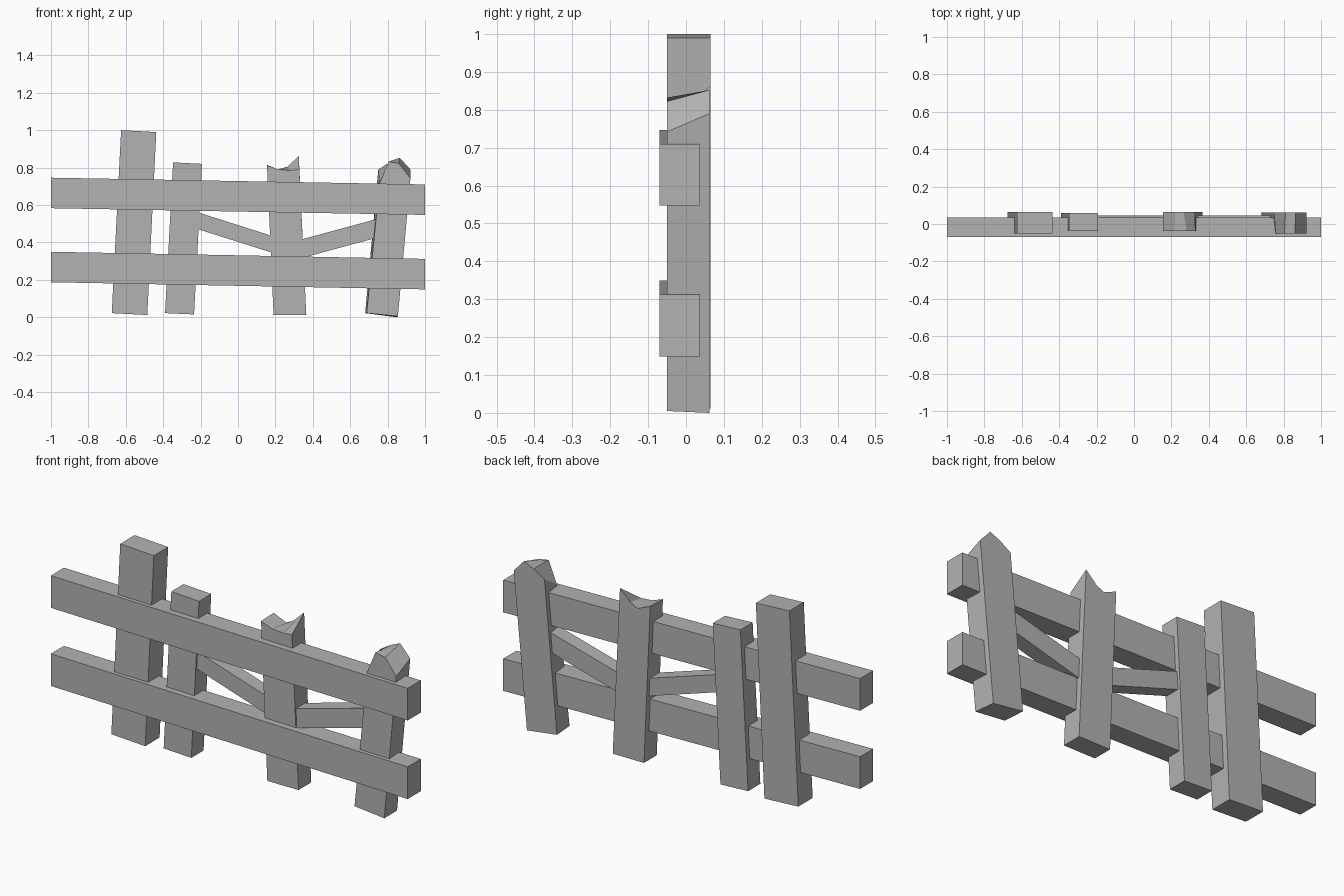
import bpy
import bmesh

cube = bpy.data.objects.get("Cube")
if cube:
    bpy.data.objects.remove(cube, do_unlink=True)

grey = bpy.data.materials.new("plain_grey")
grey.use_nodes = True
grey.diffuse_color = (0.45, 0.45, 0.45, 1)
grey.node_tree.nodes["Principled BSDF"].inputs["Base Color"].default_value = (0.45, 0.45, 0.45, 1)


def board(name, front, y0, y1, back=None):
    """Loft a board from a front outline (x, z) to a back outline."""
    back = back or front
    bm = bmesh.new()
    f = [bm.verts.new((x, y0, z)) for x, z in front]
    b = [bm.verts.new((x, y1, z)) for x, z in back]
    bm.faces.new(f)
    bm.faces.new(b[::-1])
    for i in range(len(f)):
        j = (i + 1) % len(f)
        bm.faces.new((f[j], f[i], b[i], b[j]))
    bmesh.ops.recalc_face_normals(bm, faces=bm.faces)
    mesh = bpy.data.meshes.new(name)
    bm.to_mesh(mesh)
    bm.free()
    mesh.materials.append(grey)
    obj = bpy.data.objects.new(name, mesh)
    bpy.context.collection.objects.link(obj)
    return obj


def beam(name, xa, za, xb, zb, height, y0, y1):
    """Sloping beam given by its lower edge and vertical height."""
    board(name, [(xa, za), (xb, zb), (xb, zb + height), (xa, za + height)], y0, y1)


# Two long sloping rails
beam("upper_rail", -1, 0.583, 1, 0.547, 0.163, -0.07, 0.035)
beam("lower_rail", -1, 0.187, 1, 0.149, 0.163, -0.07, 0.035)

# Diagonal braces between the posts
beam("right_brace", -0.25, 0.482, 0.22, 0.333, 0.09, -0.03, 0.045)
beam("left_brace", 0.31, 0.308, 0.76, 0.43, 0.1, -0.03, 0.045)

# Flat-topped posts
board("tall_post", [(-0.675, 0.022), (-0.485, 0.012), (-0.437, 0.99), (-0.625, 1.0)],
      -0.05, 0.065)
board("short_post", [(-0.39, 0.022), (-0.235, 0.015), (-0.192, 0.82), (-0.347, 0.828)],
      -0.038, 0.06)

# Post with a broken, jagged top
foot = [(0.19, 0.012), (0.365, 0.012)]
board("broken_post",
      foot + [(0.328, 0.79), (0.28, 0.785), (0.215, 0.79), (0.155, 0.812)],
      -0.037, 0.065,
      foot + [(0.325, 0.862), (0.265, 0.805), (0.225, 0.785), (0.155, 0.815)])

# Leaning post with a chipped, rounded top
board("chipped_post",
      [(0.688, 0.022), (0.855, 0.005), (0.922, 0.742), (0.86, 0.822),
       (0.805, 0.832), (0.758, 0.72)],
      -0.05, 0.062,
      [(0.68, 0.022), (0.848, 0.0), (0.922, 0.79), (0.865, 0.852),
       (0.81, 0.828), (0.75, 0.79)])
